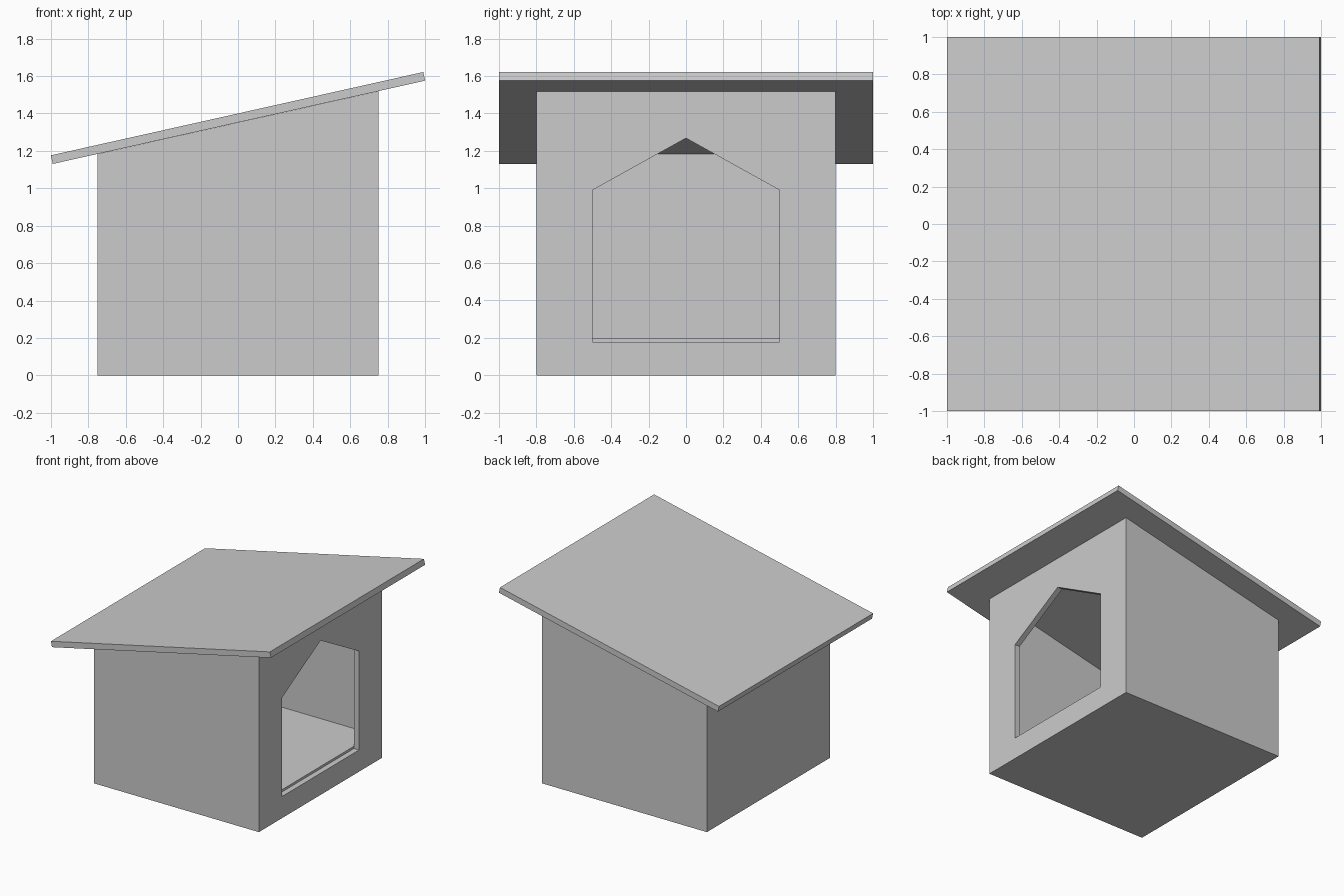
import bpy
import bmesh
from mathutils import Vector

if "Cube" in bpy.data.objects:
    bpy.data.objects.remove(bpy.data.objects["Cube"])


def prism(name, profile, offset):
    """Extrude a closed 3D profile along an offset vector."""
    bm = bmesh.new()
    face = bm.faces.new([bm.verts.new(p) for p in profile])
    ext = bmesh.ops.extrude_face_region(bm, geom=[face], use_keep_orig=True)
    moved = [g for g in ext["geom"] if isinstance(g, bmesh.types.BMVert)]
    bmesh.ops.translate(bm, verts=moved, vec=Vector(offset))
    bmesh.ops.recalc_face_normals(bm, faces=bm.faces)
    mesh = bpy.data.meshes.new(name)
    bm.to_mesh(mesh)
    bm.free()
    obj = bpy.data.objects.new(name, mesh)
    bpy.context.collection.objects.link(obj)
    return obj


def slant_box(name, x, y, bottom, top_mid):
    """Box whose top follows the roof slope."""
    prof = [(-x, -y, bottom), (x, -y, bottom),
            (x, -y, top_mid + SLOPE * x), (-x, -y, top_mid - SLOPE * x)]
    return prism(name, prof, (0, 2 * y, 0))


def cut(target, cutter):
    mod = target.modifiers.new(cutter.name, 'BOOLEAN')
    mod.operation = 'DIFFERENCE'
    mod.solver = 'EXACT'
    mod.object = cutter
    cutter.hide_render = True
    cutter.hide_set(True)


SLOPE = 0.2236
WALL = 0.045

# Walls with hollow room and raised floor
walls = slant_box("walls", 0.75, 0.8, 0.0, 1.351)
room = slant_box("room_cutter", 0.75 - WALL, 0.8 - WALL, 0.197, 1.341)
cut(walls, room)

# Pointed doorway through the high wall, sill just below the floor
door = prism("door_cutter",
             [(0.75 - WALL, -0.5, 0.178), (0.75 - WALL, 0.5, 0.178),
              (0.75 - WALL, 0.5, 0.99), (0.75 - WALL, 0, 1.268),
              (0.75 - WALL, -0.5, 0.99)], (0.2, 0, 0))
# start a hair inside the room so the cut is clean
door.location.x = -0.001
cut(walls, door)

# Sloping roof slab
prism("roof", [(-0.99, -1, 1.13), (1.0, -1, 1.575),
               (0.99, -1, 1.621), (-1.0, -1, 1.176)], (0, 2, 0))
